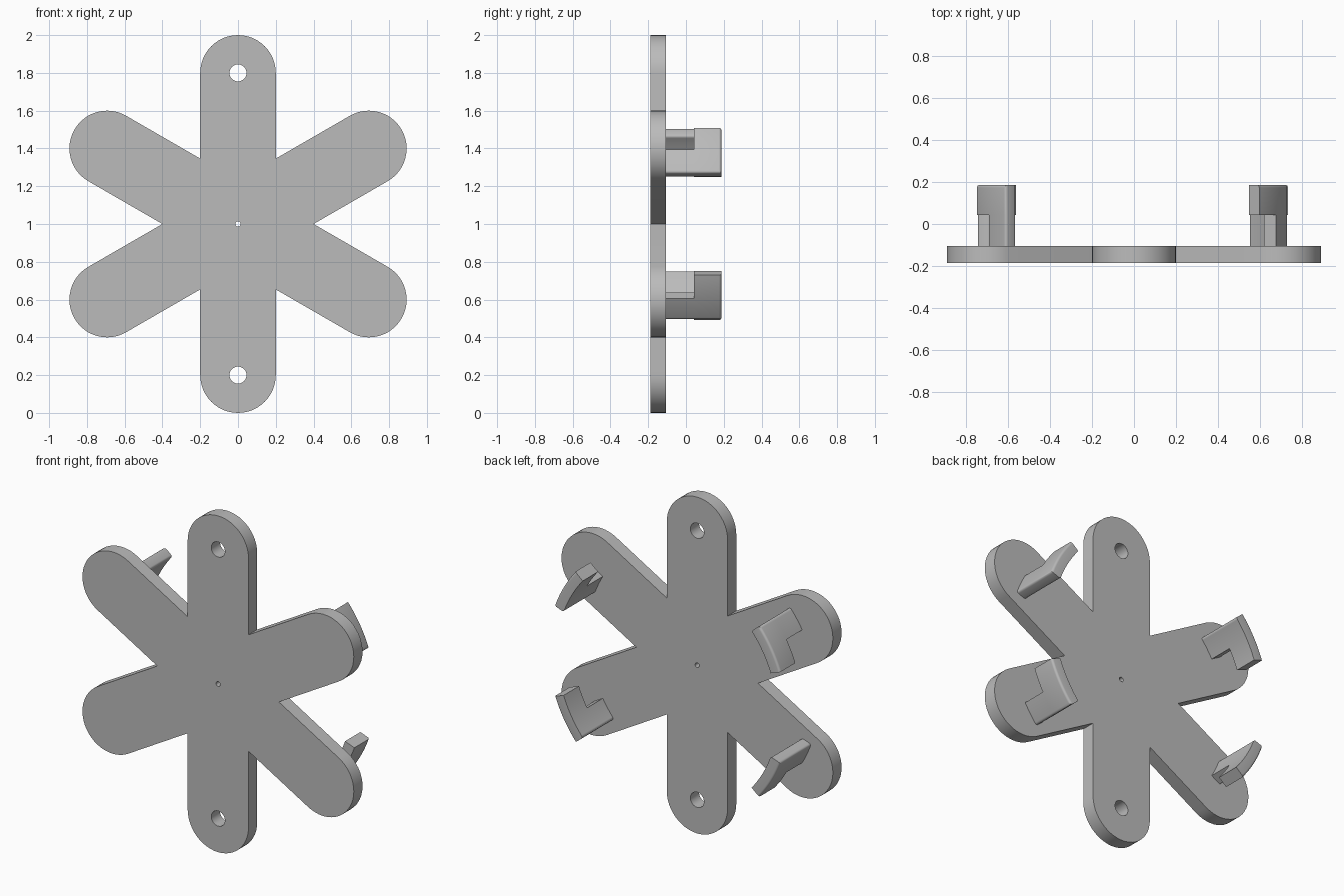
import bpy, bmesh, math
from mathutils import Vector, Matrix

if "Cube" in bpy.data.objects:
    bpy.data.objects.remove(bpy.data.objects["Cube"], do_unlink=True)

FRONT, BACK, TIP = -0.187, -0.105, 0.187    # plate front, plate back, clip ends
CENTRE = Vector((0, 0, 1))

grey = bpy.data.materials.new("plain_grey")
grey.use_nodes = True
grey.diffuse_color = (0.5, 0.5, 0.5, 1)
grey.node_tree.nodes["Principled BSDF"].inputs["Base Color"].default_value = grey.diffuse_color


def finish(name, bm):
    """Turn a bmesh into a shaded, coloured object."""
    bmesh.ops.recalc_face_normals(bm, faces=bm.faces)
    mesh = bpy.data.meshes.new(name)
    bm.to_mesh(mesh)
    bm.free()
    mesh.materials.append(grey)
    obj = bpy.data.objects.new(name, mesh)
    bpy.context.collection.objects.link(obj)
    bpy.ops.object.select_all(action="DESELECT")
    obj.select_set(True)
    bpy.context.view_layer.objects.active = obj
    bpy.ops.object.shade_smooth_by_angle(angle=math.radians(35))
    return obj


def polar(radius, degrees):
    a = math.radians(degrees)
    return Vector((radius * math.cos(a), radius * math.sin(a)))


def circle(centre, radius, count):
    return [centre + polar(radius, 360 * i / count) for i in range(count)]


# Six-armed plate: round tips joined by sharp valleys, with three holes
outline = []
for arm in range(30, 390, 60):
    outline += [polar(0.8, arm) + polar(0.2, arm - 90 + 180 * i / 24) for i in range(25)]
    outline.append(polar(0.4, arm + 30))
holes = [circle(polar(0.8, 90), 0.045, 32),
         circle(polar(0.8, 270), 0.045, 32),
         circle(Vector((0, 0)), 0.014, 12)]

curve = bpy.data.curves.new("plate_outline", "CURVE")
curve.dimensions = "2D"
curve.fill_mode = "BOTH"
curve.extrude = (BACK - FRONT) / 2
for loop in [outline] + holes:
    spline = curve.splines.new("POLY")
    spline.points.add(len(loop) - 1)
    for point, p in zip(spline.points, loop):
        point.co = (p.x, p.y, 0, 1)
    spline.use_cyclic_u = True
helper = bpy.data.objects.new("plate_outline", curve)
bpy.context.collection.objects.link(helper)
bpy.context.view_layer.update()
flat = bpy.data.meshes.new_from_object(helper)
bm = bmesh.new()
bm.from_mesh(flat)
bpy.data.objects.remove(helper)
bpy.data.meshes.remove(flat)
bmesh.ops.remove_doubles(bm, verts=bm.verts, dist=0.0001)
place = Matrix.Translation(CENTRE + Vector((0, (FRONT + BACK) / 2, 0)))
bmesh.ops.transform(bm, matrix=place @ Matrix.Rotation(math.pi / 2, 4, "X"), verts=bm.verts)
finish("six_armed_plate", bm)


def clip(name, arm):
    """Curved L-shaped clip: full width at its tip, half width at the plate."""
    inner, outer, half, steps = 0.725, 0.79, 10, 16
    levels = [BACK - 0.003, 0.043, TIP]
    bm = bmesh.new()
    grid = {}

    def vert(i, j):
        if (i, j) not in grid:
            p = polar(inner, arm - half + 2 * half * i / steps)
            grid[i, j] = bm.verts.new((p.x, levels[j], p.y))
        return grid[i, j]

    for i in range(steps):
        for j in range(2):
            if j == 1 or i < steps // 2:
                bm.faces.new([vert(i, j), vert(i + 1, j), vert(i + 1, j + 1), vert(i, j + 1)])

    # Thicken radially
    result = bmesh.ops.extrude_face_region(bm, geom=bm.faces[:], use_keep_orig=True)
    for v in result["geom"]:
        if isinstance(v, bmesh.types.BMVert):
            v.co.x *= outer / inner
            v.co.z *= outer / inner
    bmesh.ops.recalc_face_normals(bm, faces=bm.faces)

    # Round the unnotched end and the outer rim of the tip
    end = polar(1, arm - half)

    def at_end(v):
        return abs(v.co.x * end.y - v.co.z * end.x) < 0.0001

    def at_rim(v):
        return v.co.y > TIP - 0.001 and math.hypot(v.co.x, v.co.z) > outer - 0.001

    end_edges = [e for e in bm.edges if all(at_end(v) for v in e.verts)
                 and abs(e.verts[0].co.y - e.verts[1].co.y) > 0.1]
    rim_edges = [e for e in bm.edges if all(at_rim(v) for v in e.verts)]
    bmesh.ops.bevel(bm, geom=end_edges + rim_edges, offset=0.013, segments=4,
                    profile=0.5, affect="EDGES", clamp_overlap=True)
    bmesh.ops.translate(bm, vec=CENTRE + Vector((-0.007, 0, 0)), verts=bm.verts)
    finish(name, bm)


# One clip on each side arm
for name, arm in (("upper_left_clip", 30), ("upper_right_clip", 150),
                  ("lower_right_clip", 210), ("lower_left_clip", 330)):
    clip(name, arm)
